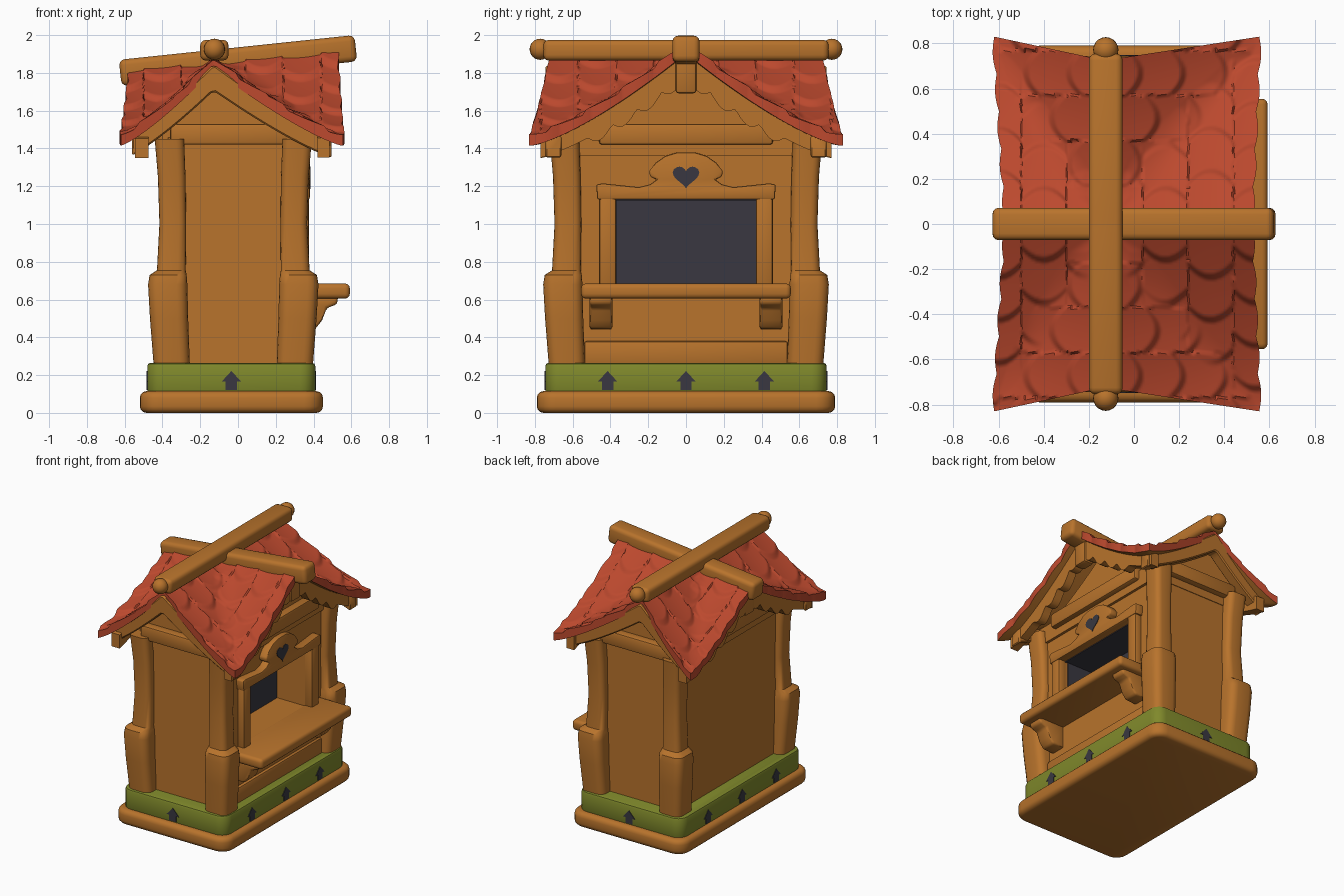
import bpy, bmesh, math
from mathutils import Matrix

if "Cube" in bpy.data.objects:
    bpy.data.objects.remove(bpy.data.objects["Cube"])


def material(name, rgb):
    m = bpy.data.materials.new(name)
    m.diffuse_color = (*rgb, 1)
    m.use_nodes = True
    m.node_tree.nodes["Principled BSDF"].inputs["Base Color"].default_value = m.diffuse_color
    return m


WOOD = material("warm wood", (0.48, 0.172, 0.025))
RED = material("red tiles", (0.50, 0.066, 0.027))
GREEN = material("moss green", (0.215, 0.25, 0.024))
DARK = material("dark opening", (0.041, 0.039, 0.052))


def finish(name, bm, mats, bevel=0, seg=2):
    bmesh.ops.recalc_face_normals(bm, faces=bm.faces[:])
    bm.normal_update()
    if bevel:
        sharp = [e for e in bm.edges if len(e.link_faces) == 2 and e.calc_face_angle(0) > 0.6]
        bmesh.ops.bevel(bm, geom=sharp, offset=bevel, offset_type='OFFSET', segments=seg,
                        profile=0.5, affect='EDGES', clamp_overlap=True)
    me = bpy.data.meshes.new(name)
    bm.to_mesh(me)
    bm.free()
    for m in mats:
        me.materials.append(m)
    ob = bpy.data.objects.new(name, me)
    bpy.context.collection.objects.link(ob)
    bpy.ops.object.select_all(action='DESELECT')
    ob.select_set(True)
    bpy.context.view_layer.objects.active = ob
    bpy.ops.object.shade_smooth_by_angle(angle=math.radians(42))
    return ob


def loft(name, rings, mat, bevel=0, seg=2):
    bm = bmesh.new()
    vs = [[bm.verts.new(p) for p in r] for r in rings]
    n = len(vs[0])
    for a, b in zip(vs, vs[1:]):
        for i in range(n):
            bm.faces.new((a[i], a[(i + 1) % n], b[(i + 1) % n], b[i]))
    bm.faces.new(vs[0])
    bm.faces.new(vs[-1])
    return finish(name, bm, [mat], bevel, seg)


def prism(name, poly, axis, a0, a1, mat, bevel=0, seg=2):
    """Extrude a 2D outline along an axis."""
    put = {'x': lambda p, a: (a, p[0], p[1]), 'y': lambda p, a: (p[0], a, p[1]),
           'z': lambda p, a: (p[0], p[1], a)}[axis]
    return loft(name, [[put(p, a) for p in poly] for a in (a0, a1)], mat, bevel, seg)


def box(name, x, y, z, mat=WOOD, bevel=0.015, seg=2):
    poly = [(x[0], y[0]), (x[1], y[0]), (x[1], y[1]), (x[0], y[1])]
    return prism(name, poly, 'z', z[0], z[1], mat, bevel, seg)


def rrect(cx, cy, hx, hy, r, n=5):
    pts = []
    for k, (sx, sy) in enumerate(((1, 1), (-1, 1), (-1, -1), (1, -1))):
        for i in range(n + 1):
            a = (k + i / n) * math.pi / 2
            pts.append((cx + sx * (hx - r) + r * math.cos(a), cy + sy * (hy - r) + r * math.sin(a)))
    return pts


# Base slab and green band
CX = -0.035
prism("base", rrect(CX, 0, 0.485, 0.79, 0.1), 'z', 0, 0.115, WOOD, 0.035, 3)
prism("green_band", rrect(CX, 0, 0.445, 0.745, 0.08), 'z', 0.1, 0.265, GREEN, 0.018)

# Arrow cutouts in the band
ARROW = [(-0.03, 0.122), (0.03, 0.122), (0.03, 0.165), (0.052, 0.165), (0, 0.222), (-0.052, 0.165), (-0.03, 0.165)]
for s in (-1, 1):
    prism("end_arrow", [(x + CX, z) for x, z in ARROW], 'y', s * 0.742, s * 0.749, DARK)
    for c in (-0.415, 0, 0.415):
        prism("side_arrow", [(y + c, z) for y, z in ARROW], 'x', CX + s * 0.442, CX + s * 0.449, DARK)

# Walls, with a deep window opening on the +x side
PANE = 0.07
box("wall_core", (-0.375, PANE), (-0.635, 0.635), (0.2, 1.44), bevel=0)
box("wall_below_window", (PANE, 0.32), (-0.635, 0.635), (0.2, 0.68), bevel=0)
box("wall_above_window", (PANE, 0.32), (-0.635, 0.635), (1.13, 1.44), bevel=0)
for s in (-1, 1):
    box("wall_beside_window", (PANE, 0.32), sorted((s * 0.37, s * 0.635)), (0.68, 1.13), bevel=0)
box("window_pane", (PANE - 0.002, PANE + 0.006), (-0.37, 0.37), (0.68, 1.13), DARK, 0)
box("window_ceiling", (PANE, 0.32), (-0.37, 0.37), (1.124, 1.132), DARK, 0)
box("window_side_lining", (PANE, 0.3), (-0.372, -0.364), (0.68, 1.13), DARK, 0)
box("wall_plinth", (0.31, 0.345), (-0.54, 0.54), (0.25, 0.38))

# Corner posts with thicker lower sleeves: height, outward shift, half width
POST = [(0.258, 0.006, 0.096), (0.5, 0.02, 0.101), (0.68, 0.027, 0.104), (0.73, 0.025, 0.098), (0.755, 0.008, 0.076),
        (1.0, 0, 0.071), (1.25, 0.006, 0.073), (1.45, 0.018, 0.078)]
for sx in (-1, 1):
    for sy in (-1, 1):
        loft("corner_post", [[(*p, z) for p in rrect(-0.025 + sx * (0.32 + o), sy * (0.625 + o), h, h, h * 0.55, 4)]
                             for z, o, h in POST], WOOD)

# Window frame, arched head, heart, shelf and brackets
half = [(0.47, 1.13), (0.475, 1.21), (0.44, 1.215), (0.25, 1.195), (0.19, 1.21), (0.155, 1.235), (0.19, 1.25),
        (0.195, 1.28), (0.16, 1.325), (0.11, 1.36), (0.05, 1.378)]
prism("window_head", half + [(-y, z) for y, z in reversed(half)], 'x', 0.31, 0.38, WOOD, 0.01)
heart = []
for i in range(28):
    a = i / 28 * 2 * math.pi
    heart.append((0.0044 * 16 * math.sin(a) ** 3, 1.255 + 0.0041 * (
        13 * math.cos(a) - 5 * math.cos(2 * a) - 2 * math.cos(3 * a) - math.cos(4 * a))))
prism("heart", heart, 'x', 0.377, 0.384, DARK)
box("shelf", (0.3, 0.592), (-0.555, 0.555), (0.605, 0.685), bevel=0.025, seg=3)
BRACKET = [(0.31, 0.62), (0.53, 0.62), (0.525, 0.575), (0.47, 0.555), (0.445, 0.49), (0.41, 0.445), (0.31, 0.44)]
for s in (-1, 1):
    box("window_jamb", (0.3, 0.375), sorted((s * 0.37, s * 0.46)), (0.66, 1.15))
    prism("shelf_bracket", BRACKET, 'y', s * 0.39, s * 0.51, WOOD, 0.015)

# Cross-gabled roof surface
RX, EAVE, THICK = -0.13, 1.465, 0.05


def along_slope(x):
    run = 0.68 if x > RX else 0.49
    return EAVE + 0.40 * max(0, 1 - abs(x - RX) / run) ** 1.25


def cross_slope(x, y):
    ridge = 1.84 + 0.115 * (x + 0.6) / 1.15
    return EAVE + (ridge - EAVE) * max(0, 1 - abs(y) / 0.82) ** 1.35


def tile(d, a):
    """Scalloped, staggered shingle thickness at distance d from the ridge."""
    col, k = divmod(a / 0.2 + 0.15, 1)
    p = (d / 0.19 - 0.3 * (1 - (2 * k - 1) ** 2) + 0.4 * (col % 2)) % 1
    return 0.022 * (p / 0.87 if p < 0.87 else (1 - p) / 0.13)


N = 80
bm = bmesh.new()
for sx in (-1, 1):
    for sy in (-1, 1):
        top, low = [], []
        for i in range(N + 1):
            for j in range(N + 1):
                s, t = i / N, j / N
                wave = 0.012 * abs(math.sin(t * 5 * math.pi))
                reach = (0.65 + 0.035 * t if sx > 0 else 0.437 + 0.052 * t) + wave * s
                x = RX + sx * s * reach
                y = sy * t * (0.725 + 0.105 * s)
                f, g = along_slope(x), cross_slope(x, y)
                dx, dy = abs(x - RX), abs(y)
                # soften the valley between the two slopes
                k = 0.09 * (1 - s * t) * min(1, 6 * s, 6 * t, 6 * (1 - s) + 0.3, 6 * (1 - t) + 0.3) + 1e-6
                w = min(1, max(0, 0.5 + (f - g) / (2 * k)))
                h = f * w + g * (1 - w) + k * w * (1 - w)
                shingle = tile(dx, dy) * w + tile(dy, dx) * (1 - w)
                top.append(bm.verts.new((x, y, h + shingle)))
                low.append(bm.verts.new((x, y, h - THICK)))
        M = N + 1
        for i in range(N):
            for j in range(N):
                q = (i * M + j, (i + 1) * M + j, (i + 1) * M + j + 1, i * M + j + 1)
                bm.faces.new([top[k] for k in q])
                bm.faces.new([low[k] for k in q]).material_index = 1
            for a, b in ((i * M + N, (i + 1) * M + N), (N * M + i, N * M + i + 1)):
                bm.faces.new((top[a], top[b], low[b], low[a]))
bmesh.ops.remove_doubles(bm, verts=bm.verts[:], dist=0.0002)
finish("tiled_roof", bm, [RED, WOOD])


# Gable walls and tie beams under the roof
def span(a, b, n):
    return [a + (b - a) * i / n for i in range(n + 1)]


xs, ys = span(-0.40, 0.34, 24), span(-0.64, 0.64, 24)
prism("end_gables", [(x, along_slope(x) - 0.065) for x in xs] + [(0.34, 1.36), (-0.40, 1.36)],
      'y', -0.625, 0.625, WOOD)
prism("side_gables", [(y, cross_slope(-0.375, y) - 0.065) for y in ys] + [(0.64, 1.36), (-0.64, 1.36)],
      'x', -0.37, 0.32, WOOD)
for s in (-1, 1):
    box("end_tie_beam", (-0.36, 0.31), sorted((s * 0.6, s * 0.685)), (1.42, 1.53))
for x in ((-0.43, -0.35), (0.29, 0.38)):
    box("side_tie_beam", x, (-0.46, 0.46), (1.42, 1.53))

# Curved bargeboards on the ends
xs = span(-0.56, 0.495, 48)
board = [(x, along_slope(x) - 0.02) for x in xs]
for x in reversed(xs):
    u = abs(x - RX) / (0.62 if x > RX else 0.425)
    board.append((x, along_slope(x) - 0.16 + 0.028 * u))
for s in (-1, 1):
    prism("end_bargeboard", board, 'y', s * 0.66, s * 0.745, WOOD, 0.008, 1)

# Scalloped bargeboards and king posts on the sides
ys = span(-0.77, 0.77, 96)
for x0, x1 in ((-0.545, -0.475), (0.42, 0.485)):
    side = [(y, cross_slope(x0, y) - 0.02) for y in ys]
    for y in reversed(ys):
        u = abs(y) / 0.77
        scallop = 0.045 * abs(math.sin(abs(y) * math.pi / 0.13)) if abs(y) < 0.52 else 0
        side.append((y, cross_slope(x0, y) - 0.15 + 0.025 * u - scallop))
    prism("side_bargeboard", side, 'x', x0, x1, WOOD)
    peak = cross_slope(x0, 0)
    box("king_post", (x0 - 0.005, x1 + 0.015), (-0.055, 0.055), (peak - 0.25, peak))

# Ridge beams: level along the length, tilted across
box("ridge_beam", (-0.2, -0.05), (-0.755, 0.755), (1.865, 1.975), bevel=0.03, seg=3)
cross = box("cross_beam", (-0.627, 0.627), (-0.072, 0.072), (-0.07, 0.07), bevel=0.03, seg=3)
cross.matrix_world = Matrix.Translation((0, 0, 1.865)) @ Matrix.Rotation(-math.atan(0.105), 4, 'Y')

# Round finials on the ridge beam
for s in (-1, 1):
    bm = bmesh.new()
    bmesh.ops.create_uvsphere(bm, u_segments=20, v_segments=12, radius=0.056,
                              matrix=Matrix.Translation((-0.125, s * 0.772, 1.925)))
    finish("finial", bm, [WOOD])
